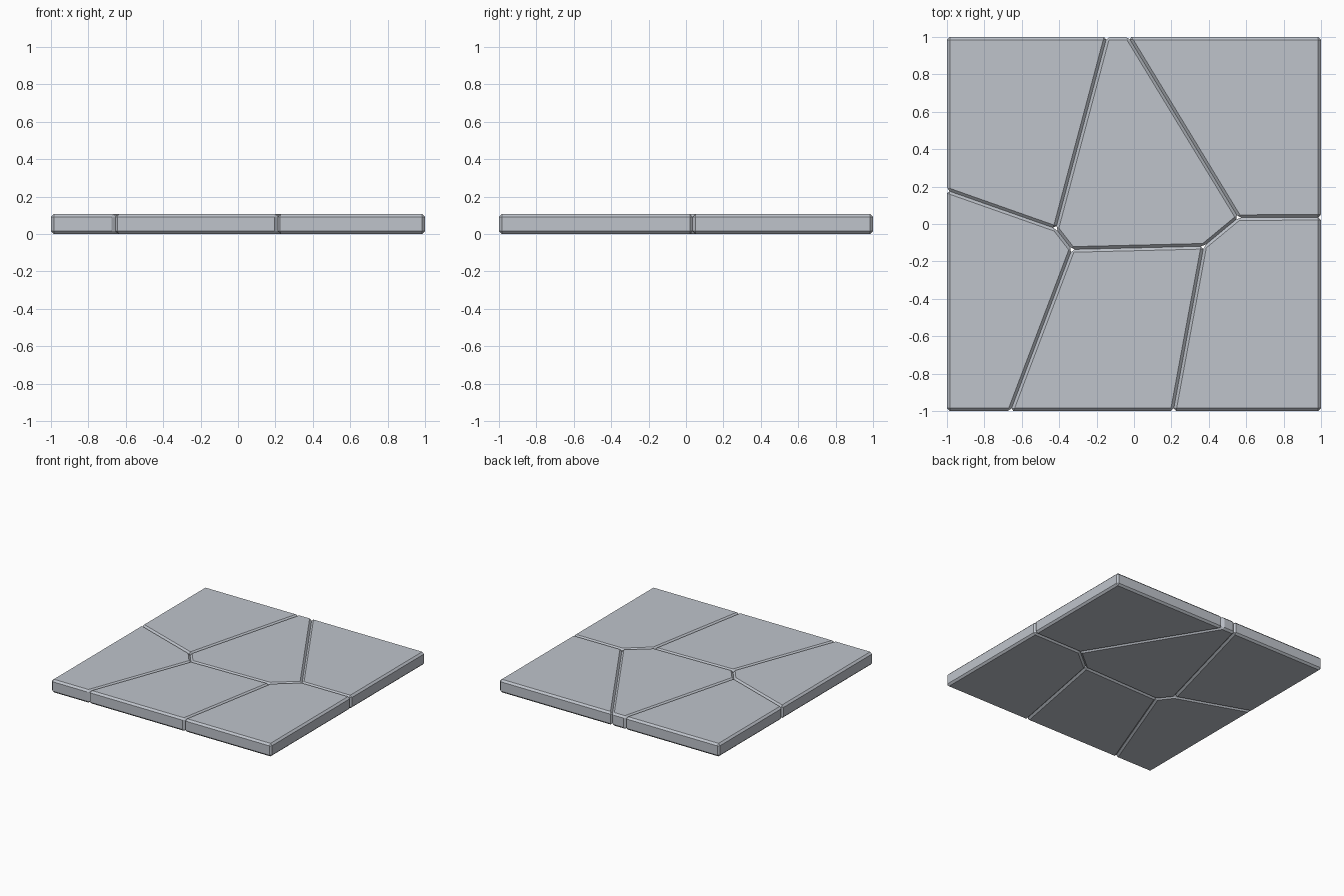
import bpy, bmesh

if "Cube" in bpy.data.objects:
    bpy.data.objects.remove(bpy.data.objects["Cube"])

HEIGHT = 0.107
BEVEL = 0.015

stone = bpy.data.materials.new("grey stone")
stone.diffuse_color = (0.52, 0.55, 0.60, 1)
stone.use_nodes = True
stone.node_tree.nodes["Principled BSDF"].inputs["Base Color"].default_value = stone.diffuse_color

# Corners where the cracks meet each other or the slab's rim
back_a, back_b = (-0.145, 1), (-0.03, 1)
left, right = (-1, 0.18), (1, 0.036)
front_a, front_b = (-0.66, -1), (0.21, -1)
j1, j2 = (-0.418, -0.025), (-0.332, -0.136)
j3, j4 = (0.373, -0.119), (0.558, 0.034)

# Each slab piece, anticlockwise seen from above
pieces = {
    "back_left_slab": [left, j1, back_a, (-1, 1)],
    "middle_slab": [j1, j2, j3, j4, back_b, back_a],
    "back_right_slab": [j4, right, (1, 1), back_b],
    "front_right_slab": [front_b, (1, -1), right, j4, j3],
    "front_middle_slab": [front_a, front_b, j3, j2],
    "front_left_slab": [(-1, -1), front_a, j2, j1, left],
}


def slab(name, outline):
    """Extrude an outline and chamfer every edge."""
    bm = bmesh.new()
    face = bm.faces.new([bm.verts.new((x, y, 0)) for x, y in outline])
    top = bmesh.ops.extrude_face_region(bm, geom=[face], use_keep_orig=True)
    for v in top["geom"]:
        if isinstance(v, bmesh.types.BMVert):
            v.co.z = HEIGHT
    bmesh.ops.recalc_face_normals(bm, faces=bm.faces[:])
    bmesh.ops.bevel(bm, geom=bm.edges[:], offset=BEVEL, offset_type='OFFSET',
                    segments=1, affect='EDGES', profile=0.5)
    bmesh.ops.recalc_face_normals(bm, faces=bm.faces[:])
    mesh = bpy.data.meshes.new(name)
    bm.to_mesh(mesh)
    bm.free()
    mesh.materials.append(stone)
    bpy.context.collection.objects.link(bpy.data.objects.new(name, mesh))


for name, outline in pieces.items():
    slab(name, outline)
